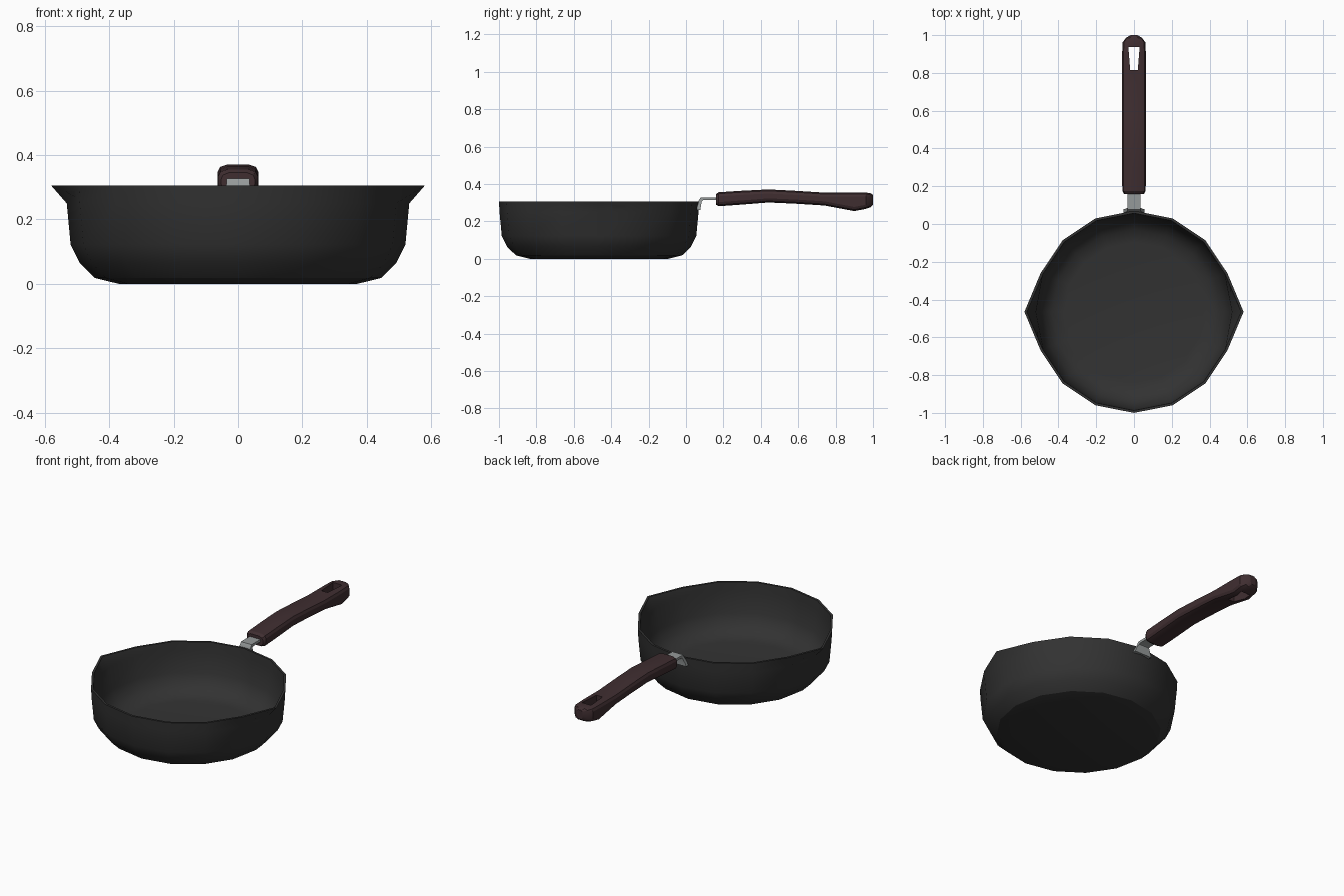
import bpy, bmesh, math

if "Cube" in bpy.data.objects:
    bpy.data.objects.remove(bpy.data.objects["Cube"])

def material(name, rgb):
    m = bpy.data.materials.new(name)
    m.diffuse_color = (*rgb, 1)
    m.use_nodes = True
    m.node_tree.nodes["Principled BSDF"].inputs["Base Color"].default_value = m.diffuse_color
    return m

def finish(bm, name, mat, angle, sharp_z=None):
    bmesh.ops.recalc_face_normals(bm, faces=bm.faces)
    for f in bm.faces:
        f.smooth = True
    for e in bm.edges:
        ring = sharp_z is not None and all(abs(v.co.z - sharp_z) < 1e-4 for v in e.verts)
        e.smooth = e.calc_face_angle(0) < math.radians(angle) and not ring
    me = bpy.data.meshes.new(name)
    bm.to_mesh(me)
    bm.free()
    ob = bpy.data.objects.new(name, me)
    bpy.context.collection.objects.link(ob)
    if mat:
        me.materials.append(mat)
    return ob

def loft(bm, loops):
    """Skin closed point loops and cap both ends."""
    rings = [[bm.verts.new(p) for p in loop] for loop in loops]
    n = len(rings[0])
    for a, b in zip(rings, rings[1:]):
        for i in range(n):
            j = (i + 1) % n
            bm.faces.new((a[i], a[j], b[j], b[i]))
    bm.faces.new(rings[0])
    bm.faces.new(rings[-1])

black = material("black_coating", (0.032, 0.032, 0.032))
brown = material("dark_brown_grip", (0.05, 0.027, 0.03))
steel = material("steel", (0.3, 0.32, 0.32))

# Pan body: 16-sided shell, outside then inside, with two pouring spouts
CY, SIDES, TOP = -0.465, 16, 0.305
profile = [(0.37, 0), (0.444, 0.018), (0.492, 0.065), (0.52, 0.122), (0.532, 0.25), (0.535, TOP),
           (0.522, TOP), (0.519, 0.255), (0.507, 0.125), (0.479, 0.072), (0.435, 0.032), (0.37, 0.02)]
loops = []
for r, z in profile:
    loop = []
    for i in range(SIDES):
        a = 2 * math.pi * i / SIDES
        rr = r + (0.045 if z == TOP and i in (0, SIDES // 2) else 0)
        loop.append((rr * math.cos(a), CY + rr * math.sin(a), z))
    loops.append(loop)
bm = bmesh.new()
loft(bm, loops)
finish(bm, "pan_body", black, 50, 0.018)

# Handle grip: rounded-rectangle sections along y
def section(y, top, bot, w):
    c = min(0.03, w * 0.48)
    h = 0.022
    quarter = [(w, h), (w - c * 0.25, h * 0.35), (w - c, 0)]
    right_top = [(x, top - d) for x, d in quarter]
    right_bot = [(x, bot + d) for x, d in reversed(quarter)]
    left_top = [(-x, z) for x, z in reversed(right_top)]
    left_bot = [(-x, z) for x, z in reversed(right_bot)]
    return [(x, y, z) for x, z in right_top + left_top + left_bot + right_bot]

stations = [(0.16, 0.346, 0.289, 0.053), (0.175, 0.356, 0.281, 0.062), (0.30, 0.364, 0.29, 0.063),
            (0.44, 0.371, 0.301, 0.063), (0.58, 0.364, 0.295, 0.063), (0.74, 0.354, 0.285, 0.063),
            (0.90, 0.354, 0.255, 0.063), (0.962, 0.354, 0.267, 0.06), (0.985, 0.351, 0.275, 0.043),
            (1.0, 0.342, 0.288, 0.018)]
bm = bmesh.new()
loft(bm, [section(*s) for s in stations])
handle = finish(bm, "handle_grip", brown, 180)

# Tapered hanging hole through the grip
bm = bmesh.new()
loft(bm, [[(-0.02, 0.815, z), (0.02, 0.815, z), (0.03, 0.937, z), (-0.03, 0.937, z)] for z in (0.1, 0.5)])
cutter = finish(bm, "hole_cutter", None, 30)
cutter.hide_render = True
mod = handle.modifiers.new("hanging_hole", 'BOOLEAN')
mod.operation = 'DIFFERENCE'
mod.solver = 'EXACT'
mod.object = cutter
bpy.context.view_layer.objects.active = handle
handle.select_set(True)
bpy.ops.object.modifier_apply(modifier=mod.name)
bpy.data.objects.remove(cutter)
bpy.ops.object.shade_smooth_by_angle(angle=math.radians(25))

# Steel bracket: bent strip from the wall into the grip, flared at the wall
path = [  # half width, outer (y, z), inner (y, z)
    (0.055, (0.078, 0.262), (0.058, 0.262)), (0.05, (0.079, 0.28), (0.06, 0.28)),
    (0.035, (0.085, 0.309), (0.068, 0.312)), (0.035, (0.092, 0.313), (0.078, 0.328)),
    (0.035, (0.2, 0.313), (0.2, 0.328))]
bm = bmesh.new()
loft(bm, [[(-w, *o), (w, *o), (w, *i), (-w, *i)] for w, o, i in path])
finish(bm, "handle_bracket", steel, 30)
